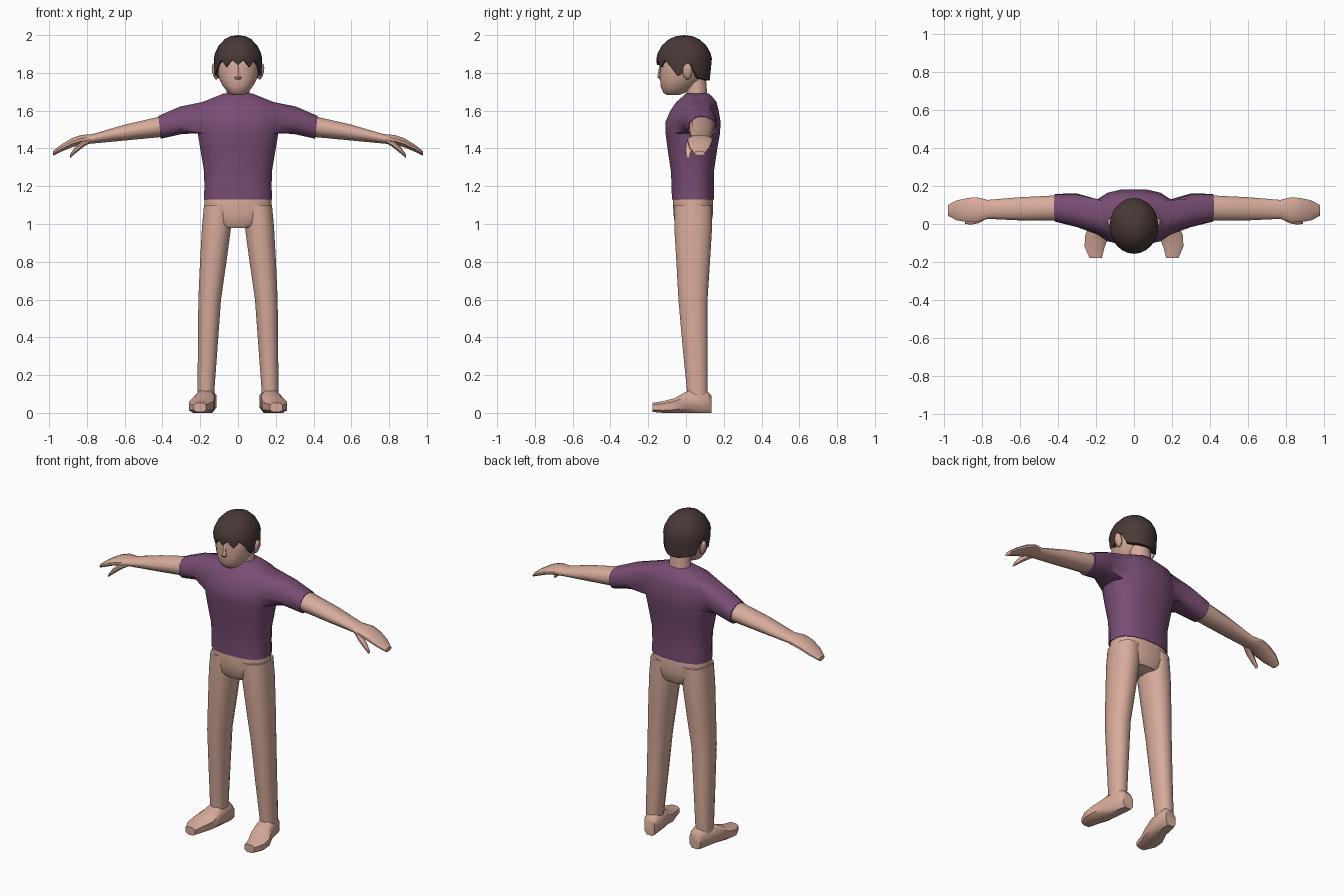
import bpy, bmesh, math
from mathutils import Vector, Matrix

if "Cube" in bpy.data.objects:
    bpy.data.objects.remove(bpy.data.objects["Cube"])


def material(name, rgb):
    m = bpy.data.materials.new(name)
    m.diffuse_color = (*rgb, 1)
    m.use_nodes = True
    m.node_tree.nodes["Principled BSDF"].inputs["Base Color"].default_value = (*rgb, 1)
    return m


SKIN = material("warm skin", (0.68, 0.41, 0.33))
PURPLE = material("purple cloth", (0.19, 0.075, 0.175))
BROWN = material("dark brown hair", (0.065, 0.04, 0.038))


def finish(bm, name, mat, angle=45):
    bmesh.ops.recalc_face_normals(bm, faces=bm.faces)
    mesh = bpy.data.meshes.new(name)
    bm.to_mesh(mesh)
    bm.free()
    mesh.materials.append(mat)
    ob = bpy.data.objects.new(name, mesh)
    bpy.context.collection.objects.link(ob)
    bpy.ops.object.select_all(action="DESELECT")
    ob.select_set(True)
    bpy.context.view_layer.objects.active = ob
    bpy.ops.object.shade_smooth_by_angle(angle=math.radians(angle))
    return ob


def loft(sections, axis="z", n=12, power=2.0, side=1):
    """Skin superellipse sections (position, centre a, centre b, radius a, radius b)."""
    bm = bmesh.new()
    angles = [math.tau * (i + 0.5) / n for i in range(n)]
    unit = [[math.copysign(abs(f(a)) ** (2 / power), f(a)) for f in (math.cos, math.sin)]
            for a in angles]
    peak = max(abs(c) for u in unit for c in u)
    rings = []
    for p, ca, cb, ra, rb in sections:
        ring = []
        for u, v in unit:
            a, b = ca + ra * u / peak, cb + rb * v / peak
            x, y, z = {"x": (p, a, b), "y": (a, p, b), "z": (a, b, p)}[axis]
            ring.append(bm.verts.new((x * side, y, z)))
        rings.append(ring)
    for low, high in zip(rings, rings[1:]):
        for i in range(n):
            j = (i + 1) % n
            bm.faces.new((low[i], low[j], high[j], high[i]))
    bm.faces.new(rings[0])
    bm.faces.new(rings[-1])
    return bm


# Shirt: lofted torso, with both sleeves extruded out of the shoulder faces
shirt = loft([(1.13, 0, .036, .18, .111), (1.2, 0, .036, .178, .112), (1.28, 0, .034, .18, .114),
              (1.4, 0, .034, .2, .132), (1.48, 0, .036, .213, .144), (1.54, 0, .037, .22, .146),
              (1.6, 0, .045, .215, .128), (1.645, 0, .055, .19, .107),
              (1.675, 0, .06, .115, .078), (1.69, 0, .06, .078, .062)], n=16, power=2.5)
for side in (1, -1):
    for x, slant, cy, cz, ry, rz in ((.3, .005, .072, 1.547, .092, .076),
                                     (.415, .006, .085, 1.51, .077, .063)):
        if x < .4:
            patch = [f for f in shirt.faces if f.calc_center_median().x * side > .175
                     and 1.48 < f.calc_center_median().z < 1.645]
        old = patch
        geom = bmesh.ops.extrude_face_region(shirt, geom=old)["geom"]
        bmesh.ops.delete(shirt, geom=[f for f in old if f.is_valid], context="FACES")
        patch = [g for g in geom if isinstance(g, bmesh.types.BMFace)]
        verts = [g for g in geom if isinstance(g, bmesh.types.BMVert)]
        ys, zs = [v.co.y for v in verts], [v.co.z for v in verts]
        for v in verts:
            a = (2 * v.co.y - max(ys) - min(ys)) / (max(ys) - min(ys))
            b = (2 * v.co.z - max(zs) - min(zs)) / (max(zs) - min(zs))
            r = max(abs(a), abs(b))
            r = 1 if r > .6 else r
            h = math.hypot(a, b) or 1
            a, b = a / h * r, b / h * r
            v.co = (side * (x + slant * b), cy + ry * a, cz + rz * b)
finish(shirt, "shirt", PURPLE, 50)

# Hips
finish(loft([(1.17, 0, .037, .165, .1), (1.13, 0, .037, .176, .107), (1.05, 0, .038, .178, .104),
             (1.0, 0, .038, .15, .097), (.98, 0, .038, .11, .085)], n=16, power=2.4), "hips", SKIN)

for side, label in ((1, "left"), (-1, "right")):
    # Leg
    finish(loft([(1.1, .105, .038, .075, .1), (.98, .114, .038, .077, .1),
                 (.8, .131, .038, .07, .089), (.6, .15, .037, .06, .077),
                 (.35, .16, .048, .052, .066), (.12, .17, .06, .045, .055),
                 (.06, .17, .06, .042, .052)], power=2.3, side=side), label + "_leg", SKIN)
    # Foot, toes splayed outward
    finish(loft([(.135, .155, .045, .035, .045), (.11, .16, .06, .045, .06),
                 (.01, .175, .059, .053, .059), (-.06, .194, .039, .064, .039),
                 (-.12, .207, .031, .053, .031), (-.178, .202, .029, .033, .024)],
                axis="y", n=8, power=3, side=side), label + "_foot", SKIN)
    # Arm running into a mitten hand
    finish(loft([(.36, .085, 1.522, .066, .054), (.42, .084, 1.513, .066, .054),
                 (.6, .08, 1.484, .061, .042), (.77, .077, 1.451, .05, .025),
                 (.83, .075, 1.446, .066, .025), (.88, .073, 1.43, .063, .024),
                 (.935, .072, 1.402, .052, .019), (.98, .072, 1.374, .028, .012)],
                axis="x", side=side), label + "_arm", SKIN)
    # Thumb
    finish(loft([(.78, .045, 1.444, .02, .012), (.82, .025, 1.424, .022, .018),
                 (.86, .014, 1.392, .017, .018), (.89, .01, 1.358, .01, .009)],
                axis="x", n=8, side=side), label + "_thumb", SKIN)
    # Ear
    ear = bmesh.new()
    bmesh.ops.create_uvsphere(ear, u_segments=10, v_segments=6, radius=1)
    bmesh.ops.transform(ear, verts=ear.verts, matrix=Matrix.Translation((side * .122, .008, 1.807))
                        @ Matrix.Rotation(side * .2, 4, "Y") @ Matrix.Diagonal((.016, .026, .044, 1)))
    finish(ear, label + "_ear", SKIN)

# Neck, head and nose
finish(loft([(1.62, 0, .06, .072, .058), (1.69, 0, .058, .062, .054), (1.78, 0, .05, .06, .055)]),
       "neck", SKIN)
finish(loft([(1.682, 0, -.07, .03, .03), (1.695, 0, -.062, .052, .058), (1.73, 0, -.045, .08, .09),
             (1.77, 0, -.025, .1, .112), (1.82, 0, -.013, .112, .123), (1.9, 0, -.01, .112, .125),
             (1.95, 0, -.01, .08, .09)], n=16, power=2.2), "head", SKIN)
finish(loft([(1.765, 0, -.13, .018, .01), (1.777, 0, -.134, .021, .018),
             (1.845, 0, -.128, .007, .012)], n=6), "nose", SKIN, 30)

# Hair: domed cap with a jagged hairline, listed from the forehead round to the nape
HAIRLINE = [1.842, 1.868, 1.832, 1.866, 1.832, 1.785, 1.8, 1.845, 1.775, 1.768, 1.765, 1.76, 1.76]
hair = bmesh.new()
N = 24


def hair_ring(scale, height):
    ring = []
    for i in range(N):
        a = math.tau * i / N
        step = min(i, N - i)
        z = height if height else HAIRLINE[step]
        s = scale - (.06 if not height and step > 8 else 0)
        ring.append(hair.verts.new((.128 * s * math.sin(a), -.01 - .147 * s * math.cos(a), z)))
    return ring


rings = [hair_ring(s, z) for s, z in ((.3, 1.994), (.55, 1.978), (.8, 1.945), (.95, 1.905),
                                      (1, 1.875), (.98, None), (.82, None))]
crown = hair.verts.new((0, -.01, 2.0))
for i in range(N):
    j = (i + 1) % N
    hair.faces.new((crown, rings[0][i], rings[0][j]))
    for top, low in zip(rings, rings[1:]):
        hair.faces.new((top[i], low[i], low[j], top[j]))
finish(hair, "hair", BROWN, 40)
